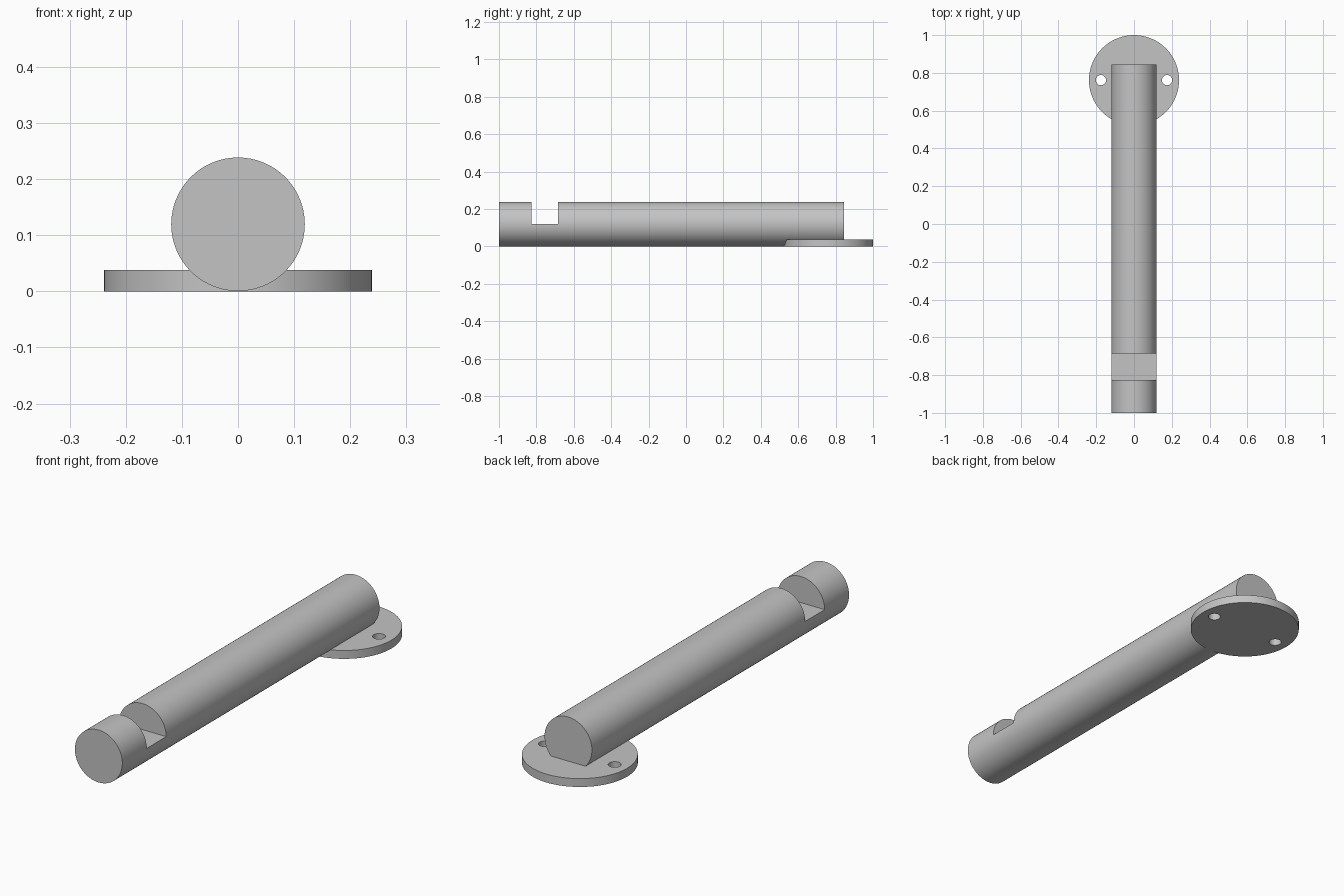
import bpy
import math

cube = bpy.data.objects.get("Cube")
if cube:
    bpy.data.objects.remove(cube, do_unlink=True)

ROD_R = 0.119
DISC_R = 0.2385
DISC_H = 0.038
DISC_Y = 1 - DISC_R

steel = bpy.data.materials.new("grey_steel")
steel.use_nodes = True
colour = (0.55, 0.55, 0.55, 1)
steel.diffuse_color = colour
steel.node_tree.nodes["Principled BSDF"].inputs["Base Color"].default_value = colour


def cylinder(name, radius, depth, location, rotation=(0, 0, 0), sides=96):
    bpy.ops.mesh.primitive_cylinder_add(vertices=sides, radius=radius, depth=depth,
                                        location=location, rotation=rotation)
    obj = bpy.context.object
    obj.name = name
    obj.data.materials.append(steel)
    return obj


def cut(target, cutter):
    """Subtract the cutter from the target, then discard the cutter."""
    cutter.hide_render = True
    mod = target.modifiers.new("cut", 'BOOLEAN')
    mod.operation = 'DIFFERENCE'
    mod.solver = 'EXACT'
    mod.object = cutter
    bpy.context.view_layer.objects.active = target
    bpy.ops.object.modifier_apply(modifier=mod.name)
    bpy.data.objects.remove(cutter, do_unlink=True)


def smooth(obj):
    bpy.ops.object.select_all(action='DESELECT')
    obj.select_set(True)
    bpy.context.view_layer.objects.active = obj
    bpy.ops.object.shade_smooth_by_angle(angle=math.radians(30))


# Long round rod lying along y
rod_back, rod_front = 0.845, -1
rod = cylinder("rod", ROD_R, rod_back - rod_front,
               (0, (rod_back + rod_front) / 2, ROD_R + 0.0005), (math.pi / 2, 0, 0))

# Square notch across the upper half near the front end
notch_front, notch_back, notch_floor = -0.825, -0.685, 0.12
bpy.ops.mesh.primitive_cube_add(size=1, location=(0, (notch_front + notch_back) / 2, notch_floor + 0.1))
notch = bpy.context.object
notch.name = "notch_cutter"
notch.scale = (0.5, notch_back - notch_front, 0.2)
notch.data.materials.append(steel)
bpy.context.view_layer.update()
cut(rod, notch)
smooth(rod)

# Mounting disc under the back end, with a screw hole on each side
disc = cylinder("mounting_disc", DISC_R, DISC_H, (0, DISC_Y, DISC_H / 2))
for side in (-1, 1):
    cut(disc, cylinder("hole_cutter", 0.027, 0.2, (side * 0.175, DISC_Y, 0), sides=48))
smooth(disc)
